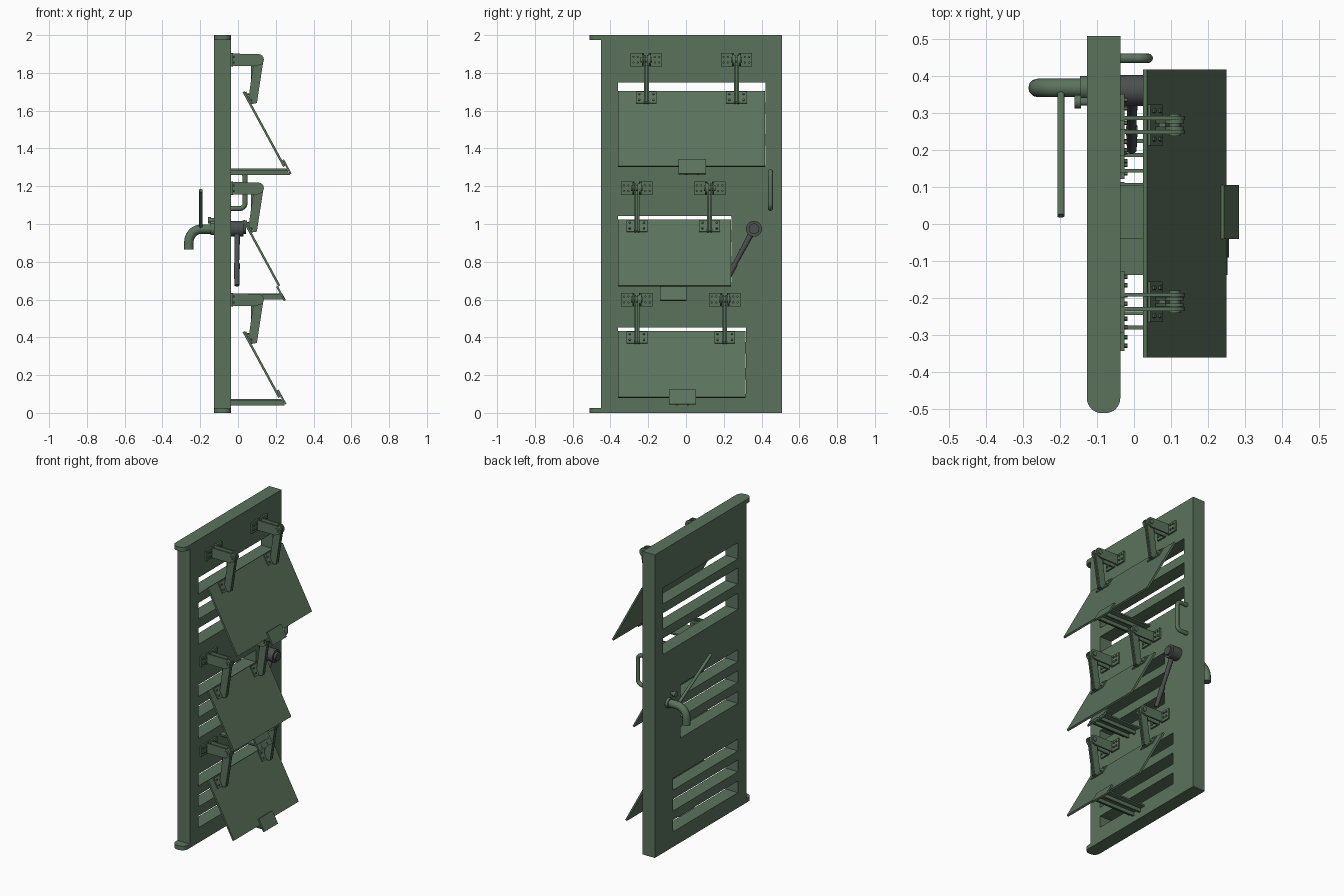
import bpy, bmesh
from math import cos, sin, pi
from mathutils import Vector

if "Cube" in bpy.data.objects:
    bpy.data.objects.remove(bpy.data.objects["Cube"])


def material(name, rgb):
    m = bpy.data.materials.new(name)
    m.diffuse_color = (*rgb, 1)
    m.use_nodes = True
    m.node_tree.nodes["Principled BSDF"].inputs["Base Color"].default_value = m.diffuse_color
    return m


GREEN = material("green_paint", (0.105, 0.17, 0.107))
DARK = material("dark_metal", (0.07, 0.08, 0.075))


def finish(name, bm, mat=GREEN, smooth=False):
    bmesh.ops.recalc_face_normals(bm, faces=bm.faces)
    me = bpy.data.meshes.new(name)
    bm.to_mesh(me)
    bm.free()
    ob = bpy.data.objects.new(name, me)
    bpy.context.collection.objects.link(ob)
    me.materials.append(mat)
    if smooth:
        bpy.ops.object.select_all(action='DESELECT')
        ob.select_set(True)
        bpy.context.view_layer.objects.active = ob
        bpy.ops.object.shade_smooth_by_angle(angle=0.6)
    return ob


def add_prism(bm, pts, y0, y1):
    """Extrude an x-z outline along y."""
    a = [bm.verts.new((x, y0, z)) for x, z in pts]
    b = [bm.verts.new((x, y1, z)) for x, z in pts]
    bm.faces.new(a)
    bm.faces.new(b)
    n = len(pts)
    for i in range(n):
        bm.faces.new((a[i], a[(i + 1) % n], b[(i + 1) % n], b[i]))


def add_box(bm, x0, x1, y0, y1, z0, z1):
    add_prism(bm, [(x0, z0), (x1, z0), (x1, z1), (x0, z1)], y0, y1)


def add_rod(bm, p, q, r1, r2=None, n=20):
    p, q = Vector(p), Vector(q)
    d = q - p
    geo = bmesh.ops.create_cone(bm, cap_ends=True, segments=n, radius1=r1,
                                radius2=r1 if r2 is None else r2, depth=d.length)
    rot = Vector((0, 0, 1)).rotation_difference(d).to_matrix()
    bmesh.ops.rotate(bm, verts=geo['verts'], matrix=rot)
    bmesh.ops.translate(bm, verts=geo['verts'], vec=(p + q) / 2)


def tube(name, pts, radius):
    """Round pipe along a list of points."""
    cu = bpy.data.curves.new(name, 'CURVE')
    cu.dimensions = '3D'
    cu.bevel_depth, cu.bevel_resolution, cu.use_fill_caps = radius, 4, True
    sp = cu.splines.new('POLY')
    sp.points.add(len(pts) - 1)
    for s, p in zip(sp.points, pts):
        s.co = (*p, 1)
    ob = bpy.data.objects.new(name, cu)
    bpy.context.collection.objects.link(ob)
    me = bpy.data.meshes.new_from_object(ob)
    bpy.data.objects.remove(ob)
    bm = bmesh.new()
    bm.from_mesh(me)
    finish(name, bm, smooth=True)


def arc(cx, cz, r, a0, a1, n=8):
    return [(cx + r * cos(a0 + (a1 - a0) * i / n), cz + r * sin(a0 + (a1 - a0) * i / n))
            for i in range(n + 1)]


XB, XF = -0.127, -0.037      # inner and outer faces of the door
# pivot z, window bottom, flap bottom, right edge, hinge ys, ledge bottom, ledge ys, lip outside?
ports = [("upper", 1.87, 1.31, 1.305, 0.42, (-0.21, 0.267), 1.26, (-0.04, 0.105), True),
         ("middle", 1.19, 0.69, 0.672, 0.24, (-0.26, 0.125), 0.60, (-0.137, 0.003), False),
         ("lower", 0.60, 0.10, 0.082, 0.317, (-0.26, 0.205), 0.04, (-0.09, 0.052), True)]

# door slab with slots, leaving two crossbars in each window
bm = bmesh.new()
add_box(bm, XB, XF, -0.45, 0.507, 0, 2)
door = finish("door_slab", bm)
bm = bmesh.new()
for _, pz, wb, _, yr, *_ in ports:
    top, bar = pz - 0.12 if pz > 1.5 else pz - 0.147, 0.06
    gap = (top - wb - 2 * bar) / 3
    for i in range(3):
        z = wb + i * (gap + bar)
        add_box(bm, XB - 0.05, XF + 0.05, -0.36, yr, z, z + gap)
cutter = finish("slot_cutter", bm)
cutter.hide_render = True
mod = door.modifiers.new("slots", 'BOOLEAN')
mod.operation, mod.solver, mod.object = 'DIFFERENCE', 'EXACT', cutter
bpy.context.view_layer.objects.active = door
bpy.ops.object.modifier_apply(modifier=mod.name)
bpy.data.objects.remove(cutter)

# rounded pivot tabs at top and bottom of the hinge side
for name, z0 in (("bottom_pivot_tab", 0), ("top_pivot_tab", 1.973)):
    bm = bmesh.new()
    r = 0.04
    outline = [(XB, -0.45)] + arc(XB + r, -0.51 + r, r, pi, 1.5 * pi) \
        + arc(XF - r, -0.51 + r, r, 1.5 * pi, 2 * pi) + [(XF, -0.45)]
    f = bm.faces.new([bm.verts.new((x, y, z0)) for x, y in outline])
    ext = bmesh.ops.extrude_face_region(bm, geom=[f])
    bmesh.ops.translate(bm, vec=(0, 0, 0.027),
                        verts=[v for v in ext['geom'] if isinstance(v, bmesh.types.BMVert)])
    finish(name, bm, smooth=True)

SL = 0.543                   # outward lean of the flaps
NX, NZ = 0.879, 0.477        # flap outward normal


def slab(bm, pz, z0, z1, off, th, y0, y1):
    """Plate parallel to the flap, at an offset along its normal."""
    pts = []
    for z, o in ((z0, off), (z1, off), (z1, off + th), (z0, off + th)):
        x = 0.027 + (pz - 0.165 - z) * SL
        pts.append((x + NX * o, z + NZ * o))
    add_prism(bm, pts, y0, y1)


for name, pz, wb, fb, yr, hys, lb, (l0, l1), outside in ports:
    # leaning cover flap
    bm = bmesh.new()
    slab(bm, pz, fb, pz - 0.17, -0.006, 0.012, -0.36, yr - 0.003)
    finish(name + "_flap", bm)
    # channel-shaped ledge with slanted lip holding the flap
    bm = bmesh.new()
    lt = lb + 0.033
    xe = lambda z: 0.027 + (pz - 0.165 - z) * SL + (0.006 if outside else -0.006)
    prof = lambda z0: [(XF, z0), (xe(z0), z0), (xe(lt), lt), (XF, lt)]
    add_prism(bm, prof(lt - 0.01), l0, l1)
    add_prism(bm, prof(lb), l0 + 0.035, l0 + 0.047)
    add_prism(bm, prof(lb), l1 - 0.047, l1 - 0.035)
    slab(bm, pz, lb, lb + 0.075, 0.007 if outside else -0.017, 0.01, l0, l1)
    finish(name + "_ledge", bm)
    for i, hy in enumerate(hys):
        tag = f"{name}_hinge_{i + 1}"
        # wall plate, twin lugs with rounded ends
        bm = bmesh.new()
        for s in (-1, 1):
            a, b = sorted((hy + s * 0.012, hy + s * 0.083))
            add_box(bm, XF, XF + 0.011, a, b, pz - 0.036, pz + 0.034)
            a, b = sorted((hy + s * 0.014, hy + s * 0.024))
            add_prism(bm, [(XF, pz - 0.034), (0.105, pz - 0.034)]
                      + arc(0.107, pz, 0.03, -pi / 2, pi / 2) + [(XF, pz + 0.032)], a, b)
        add_rod(bm, (0.11, hy - 0.03, pz), (0.11, hy + 0.03, pz), 0.015)
        finish(tag + "_bracket", bm, smooth=True)
        # hanging arm and the foot plate on the flap
        bm = bmesh.new()
        for s in (-1, 1):
            a, b = sorted((hy + s * 0.004, hy + s * 0.013))
            add_prism(bm, arc(0.11, pz, 0.025, -0.15, pi - 0.15)
                      + [(0.055, pz - 0.21), (0.072, pz - 0.235), (0.1, pz - 0.23)], a, b)
        add_box(bm, 0.068, 0.085, hy - 0.005, hy + 0.005, pz - 0.225, pz - 0.03)
        slab(bm, pz, pz - 0.235, pz - 0.175, 0.006, 0.007, hy - 0.055, hy + 0.055)
        finish(tag + "_arm", bm, smooth=True)
        # bolts
        bm = bmesh.new()
        for s in (-1, 1):
            for dy, dz in ((0.045, -0.015), (0.045, 0.015), (0.068, -0.015), (0.068, 0.015)):
                p = Vector((XF + 0.01, hy + s * dy, pz + dz))
                add_rod(bm, p, p + Vector((0.009, 0, 0)), 0.006, n=6)
            for dz in (-0.22, -0.19):
                z = pz + dz
                p = Vector((0.027 + (-0.165 - dz) * SL + NX * 0.012, hy + s * 0.038, z + NZ * 0.012))
                add_rod(bm, p, p + 0.008 * Vector((NX, 0, NZ)), 0.006, n=6)
        finish(tag + "_bolts", bm)

# outer grab handle
grab = [(XF, 1.278)] + arc(0.008, 1.248, 0.03, pi / 2, 0) \
    + arc(0.008, 1.112, 0.03, 0, -pi / 2) + [(XF, 1.082)]
tube("grab_handle", [(x, 0.447, z) for x, z in grab], 0.013)

# outer latch: hub and long lever with thicker grip
C = Vector((0, 0.36, 0.975))
bm = bmesh.new()
add_rod(bm, C + Vector((XF, 0, 0)), C + Vector((0.028, 0, 0)), 0.042, n=28)
add_rod(bm, C + Vector((0.028, 0, 0)), C + Vector((0.042, 0, 0)), 0.028, n=28)
finish("latch_hub", bm, DARK, True)
bm = bmesh.new()
elbow, end = Vector((-0.006, 0.26, 0.79)), Vector((-0.006, 0.2, 0.675))
add_rod(bm, C + Vector((-0.004, 0, 0)), elbow, 0.016, 0.012)
add_rod(bm, elbow, end, 0.016, 0.013)
finish("latch_lever", bm, DARK, True)

# inner bent handle pipe with collar
bend = [(XB, 0.973)] + arc(-0.192, 0.905, 0.068, pi / 2, pi, 10) + [(-0.26, 0.865)]
tube("inner_handle", [(x, 0.367, z) for x, z in bend], 0.025)
bm = bmesh.new()
add_rod(bm, (XB, 0.367, 0.973), (-0.145, 0.367, 0.973), 0.032, n=28)
add_rod(bm, (XB, 0.33, 1.02), (-0.148, 0.33, 1.02), 0.011)
add_rod(bm, (-0.143, 0.33, 1.02), (-0.16, 0.33, 1.02), 0.018)
finish("inner_collar_and_knob", bm, GREEN, True)

# inner slanted lever
tube("inner_lever", [(-0.197, 0.355, 0.985), (-0.197, 0.022, 1.178)], 0.01)
